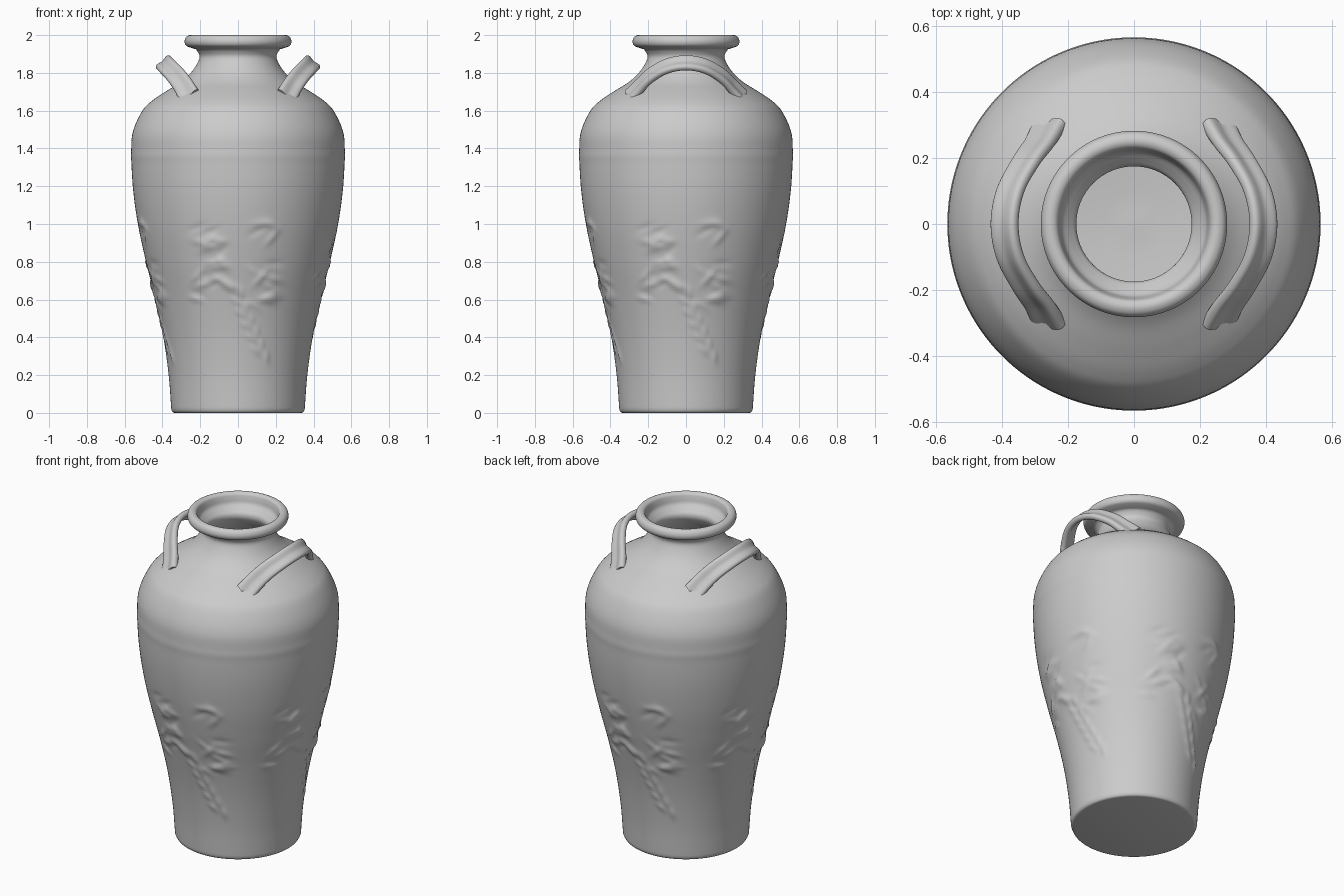
import bpy, bmesh, math, random
from mathutils import Vector

old = bpy.data.objects.get("Cube")
if old:
    bpy.data.objects.remove(old, do_unlink=True)

clay = bpy.data.materials.new("grey clay")
clay.use_nodes = True
clay.diffuse_color = (0.6, 0.6, 0.6, 1)
clay.node_tree.nodes["Principled BSDF"].inputs["Base Color"].default_value = (0.6, 0.6, 0.6, 1)


def spline(points, step):
    """Smooth curve through the points, sampled about every step."""
    pts = [Vector(p) for p in points]
    pts = [2 * pts[0] - pts[1]] + pts + [2 * pts[-1] - pts[-2]]
    out = []
    for a, b, c, d in zip(pts, pts[1:], pts[2:], pts[3:]):
        n = max(2, math.ceil((c - b).length / step))
        for i in range(n):
            t = i / n
            out.append(0.5 * (2 * b + (c - a) * t + (2 * a - 5 * b + 4 * c - d) * t**2
                              + (3 * b - a - 3 * c + d) * t**3))
    return out + [pts[-2]]


def skin(name, rings):
    """Join closed rings of points into a smooth capped surface."""
    bm = bmesh.new()
    loops = [[bm.verts.new(p) for p in ring] for ring in rings]
    for a, b in zip(loops, loops[1:]):
        for i in range(len(a)):
            j = (i + 1) % len(a)
            bm.faces.new((a[i], a[j], b[j], b[i]))
    bm.faces.new(loops[0][::-1])
    bm.faces.new(loops[-1])
    bmesh.ops.recalc_face_normals(bm, faces=bm.faces[:])
    mesh = bpy.data.meshes.new(name)
    bm.to_mesh(mesh)
    bm.free()
    mesh.materials.append(clay)
    ob = bpy.data.objects.new(name, mesh)
    bpy.context.collection.objects.link(ob)
    bpy.ops.object.select_all(action='DESELECT')
    ob.select_set(True)
    bpy.context.view_layer.objects.active = ob
    bpy.ops.object.shade_smooth_by_angle(angle=math.radians(50))
    return ob


# Leaf relief: a spray of leaves on a drooping stem, repeated on four sides
random.seed(4)
leaves = []
for k in range(34):
    z = random.uniform(0.56, 1.06)
    s = random.uniform(-0.23, 0.2)
    leaves.append((s, z, random.uniform(-0.9, 0.9), 0.05, 0.016, random.choice((0.008, 0.007, -0.005))))
for k in range(12):
    t = k / 11
    side = 0.025 if k % 2 else -0.025
    leaves.append((-0.02 + 0.15 * t + side, 0.66 - 0.36 * t, 1.1 + 12 * side, 0.035, 0.014, 0.007))


def relief(s, z):
    if not (0.2 < z < 1.2 and abs(s) < 0.34):
        return 0
    h = 0
    for ls, lz, ang, length, width, height in leaves:
        ds, dz = s - ls, z - lz
        u = (ds * math.cos(ang) - dz * math.sin(ang)) / length
        v = (ds * math.sin(ang) + dz * math.cos(ang)) / width
        q = u * u + v * v
        if q < 6:
            h += height * math.exp(-q)
    return max(-0.007, min(0.012, h))


# Hollow jar body: outer wall, rolled rim and inner wall as one turned profile
foot = [(0.335, 0), (0.346, 0.004), (0.353, 0.018)]
wall = [(0.353, 0.018), (0.367, 0.2), (0.395, 0.4), (0.437, 0.6), (0.487, 0.8),
        (0.53, 1.0), (0.557, 1.2), (0.565, 1.4), (0.553, 1.5), (0.506, 1.6),
        (0.458, 1.65), (0.385, 1.7), (0.305, 1.75), (0.25, 1.8), (0.216, 1.85),
        (0.203, 1.89), (0.222, 1.925)]
rim = [(0.222, 1.925), (0.255, 1.935), (0.276, 1.946), (0.283, 1.968), (0.274, 1.991),
       (0.253, 2.0), (0.234, 1.992), (0.226, 1.97), (0.218, 1.94), (0.195, 1.915),
       (0.178, 1.895), (0.176, 1.87), (0.19, 1.84)]
inner = [(0.19, 1.84), (0.225, 1.79), (0.28, 1.735), (0.43, 1.63), (0.52, 1.5),
         (0.535, 1.35), (0.52, 1.15), (0.455, 0.8), (0.365, 0.4), (0.32, 0.12),
         (0.27, 0.06), (0.1, 0.04), (0.01, 0.04)]
SEG = 224
profile = [(p, False) for p in spline(foot, 0.01)[:-1]]
profile += [(p, True) for p in spline(wall, 0.014)[:-1]]
profile += [(p, False) for p in spline(rim, 0.007)[:-1]]
profile += [(p, False) for p in spline(inner, 0.04)]
rings = []
for p, carved in profile:
    ring = []
    for i in range(SEG):
        a = math.tau * i / SEG
        r, z = p
        if carved:
            turn = (a + math.pi / 4) % (math.pi / 2) - math.pi / 4
            r += relief(turn * r, z)
            r += 0.002 * math.exp(-((z - 1.36) / 0.025) ** 2)
        ring.append((r * math.cos(a), r * math.sin(a), z))
    rings.append(ring)
skin("jar_body", rings)

# Two grooved strap handles leaning outward from the shoulder
half = [(0.255, -0.305, 1.665), (0.285, -0.25, 1.725), (0.328, -0.19, 1.785),
        (0.376, -0.1, 1.836), (0.393, 0, 1.853)]
path = spline(half + [(x, -y, z) for x, y, z in half[-2::-1]], 0.012)
across = Vector((0.74, 0, -0.67))
for name, side in (("left_handle", 1), ("right_handle", -1)):
    rings = []
    for i, c in enumerate(path):
        tangent = (path[min(i + 1, len(path) - 1)] - path[max(i - 1, 0)]).normalized()
        out = tangent.cross(across).normalized()
        flare = 1 + 0.25 * (abs(c.y) / 0.3) ** 4
        ring = []
        for k in range(32):
            a = math.tau * k / 32
            u = 0.05 * math.cos(a)
            v = math.sin(a) * (0.012 + 0.022 * abs(math.cos(a)) ** 1.5)
            p = c + (across * u + out * v) * flare
            ring.append((side * p.x, side * p.y, p.z))
        rings.append(ring)
    skin(name, rings)
